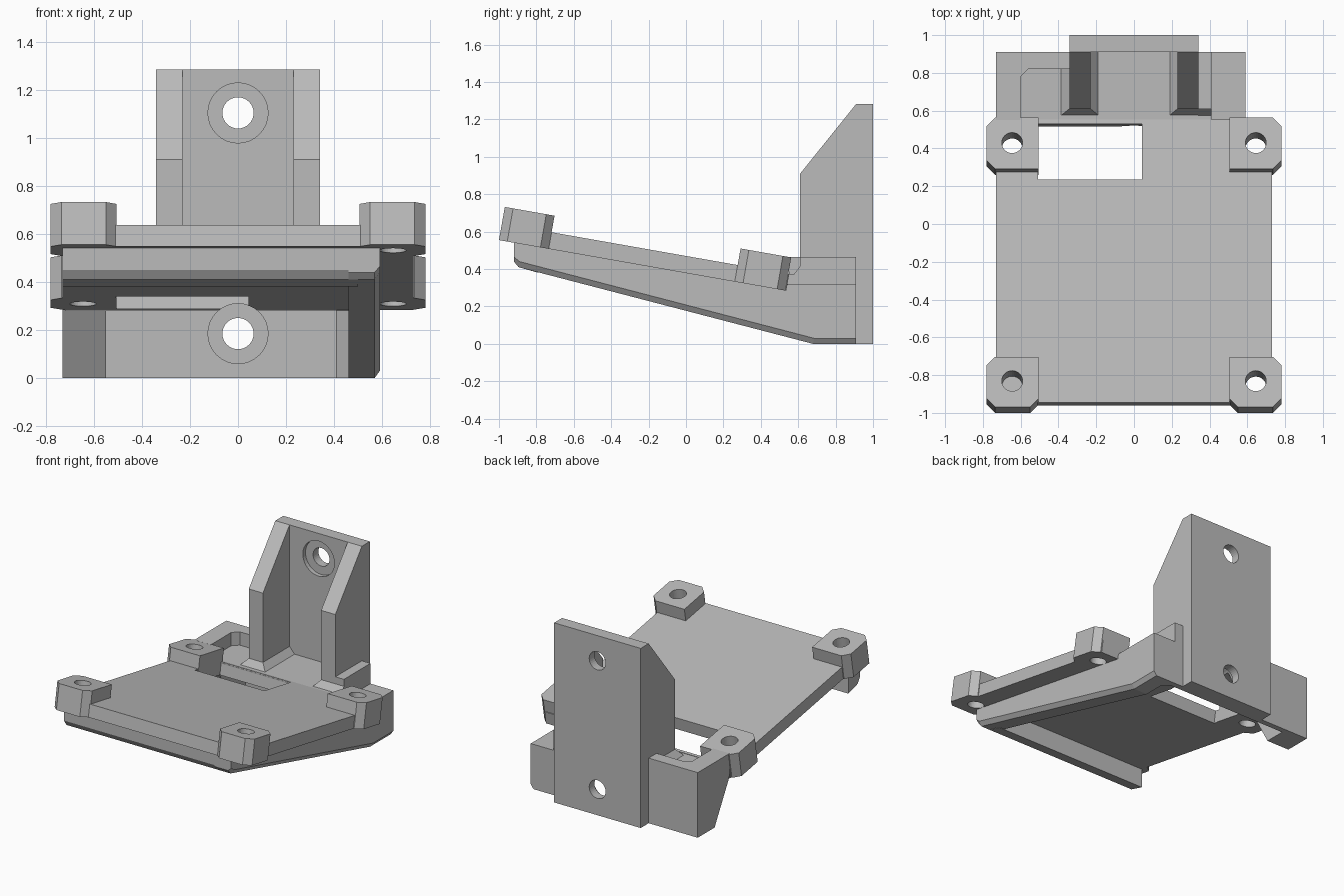
import bpy, bmesh, math
from mathutils import Vector, Matrix

if "Cube" in bpy.data.objects:
    bpy.data.objects.remove(bpy.data.objects["Cube"])

grey = bpy.data.materials.new("plain_grey")
grey.diffuse_color = (0.5, 0.5, 0.5, 1)
grey.use_nodes = True
grey.node_tree.nodes["Principled BSDF"].inputs["Base Color"].default_value = grey.diffuse_color

# Frame of the tilted tray: local y runs down the slope, local z is its normal
TILT = Matrix.Translation((0, -1.0, 0.555)) @ Matrix.Rotation(math.radians(-10), 4, 'X')


def loft(name, a, b, matrix=None):
    """Solid between two matching loops of 3D points."""
    bm = bmesh.new()
    va = [bm.verts.new(p) for p in a]
    vb = [bm.verts.new(p) for p in b]
    n = len(va)
    bm.faces.new(va)
    bm.faces.new(vb[::-1])
    for i in range(n):
        j = (i + 1) % n
        bm.faces.new((va[i], vb[i], vb[j], va[j]))
    bmesh.ops.recalc_face_normals(bm, faces=bm.faces)
    if matrix:
        bm.transform(matrix)
    mesh = bpy.data.meshes.new(name)
    bm.to_mesh(mesh)
    bm.free()
    mesh.materials.append(grey)
    ob = bpy.data.objects.new(name, mesh)
    bpy.context.collection.objects.link(ob)
    return ob


def side_prism(name, x0, x1, yz):
    return loft(name, [(x0, y, z) for y, z in yz], [(x1, y, z) for y, z in yz])


def flat_prism(name, z0, z1, xy, matrix=None):
    return loft(name, [(x, y, z0) for x, y in xy], [(x, y, z1) for x, y in xy], matrix)


def box(name, x0, x1, y0, y1, z0, z1, matrix=None):
    return flat_prism(name, z0, z1, [(x0, y0), (x1, y0), (x1, y1), (x0, y1)], matrix)


def cylinder(x, z, r, y0, y1):
    """Round cutter along y."""
    c = [(x + r * math.cos(t * math.tau / 32), z + r * math.sin(t * math.tau / 32)) for t in range(32)]
    return loft("cutter", [(u, y0, v) for u, v in c], [(u, y1, v) for u, v in c])


def cut(ob, cutters):
    """Subtract the cutters, then remove them."""
    for c in cutters:
        m = ob.modifiers.new("cut", 'BOOLEAN')
        m.operation, m.solver, m.object = 'DIFFERENCE', 'EXACT', c
        bpy.context.view_layer.update()
        done = bpy.data.meshes.new_from_object(ob.evaluated_get(bpy.context.evaluated_depsgraph_get()))
        ob.modifiers.clear()
        ob.data = done
        bpy.data.objects.remove(c)


def pad_hole(x, v):
    c = [(x + 0.055 * math.cos(t * math.tau / 32), v + 0.055 * math.sin(t * math.tau / 32)) for t in range(32)]
    return flat_prism("cutter", -0.05, 0.25, c, TILT)


def lower_bore():
    return cylinder(0, 0.185, 0.125, 0.45, 0.94)


# Tilted tray plate with the window and pad holes
HOLES = [(s * 0.645, v) for s in (-1, 1) for v in (0.14, 1.42)]
tray = box("tray_plate", -0.73, 0.73, 0.04, 1.56, 0, 0.09, TILT)
cut(tray, [box("cutter", -0.507, 0.043, 1.24, 1.54, -0.1, 0.2, TILT), lower_bore()]
    + [pad_hole(x, v) for x, v in HOLES])

# Four corner pads with clipped corners
C = 0.045
for s, side in ((-1, "left"), (1, "right")):
    for v0, v1, end, clip in ((0, 0.27, "front", C), (1.28, 1.555, "rear", 0)):
        pts = [(0.78, v0 + C), (0.78 - C, v0), (0.505 + clip, v0)]
        if clip:
            pts.append((0.505, v0 + C))
        pts += [(0.505, v1), (0.78 - C, v1), (0.78, v1 - C)]
        pad = flat_prism(f"{end}_{side}_pad", 0, 0.18, [(s * x, y) for x, y in pts], TILT)
        cut(pad, [pad_hole(s * 0.645, 0.14 if end == "front" else 1.42)])

# Stiffening lip under the front edge
side_prism("front_lip", -0.73, 0.5,
           [(-0.92, 0.545), (-0.92, 0.45), (-0.895, 0.41), (-0.79, 0.38), (-0.79, 0.53)])

# Long rib under the right side, with a bevelled lower outer edge
rib = [(-0.92, 0.545), (-0.92, 0.44), (-0.895, 0.41), (0.68, 0), (0.91, 0), (0.91, 0.32), (0.545, 0.32), (0.53, 0.29)]
rib_out = [(-0.92, 0.545), (-0.92, 0.465), (-0.89, 0.44), (0.685, 0.03), (0.91, 0.03), (0.91, 0.32), (0.545, 0.32), (0.53, 0.29)]
side_prism("right_rib", 0.46, 0.568, rib)
loft("right_rib_bevel", [(0.568, y, z) for y, z in rib], [(0.59, y, z) for y, z in rib_out])

# Horizontal floor joining the tray to the back plate
floor = box("rear_floor", -0.72, 0.41, 0.53, 0.91, 0.28, 0.37)
cut(floor, [lower_bore()])
box("right_floor", 0.41, 0.5, 0.54, 0.91, 0.28, 0.32)

# Wall under the floor and its corner fillet beside the rib
wall = box("rear_wall", -0.56, 0.47, 0.87, 0.91, 0, 0.3)
cut(wall, [lower_bore()])
flat_prism("corner_fillet", 0, 0.29, [(0.41, 0.87), (0.46, 0.82), (0.46, 0.87)])

# Left gusset, and the raised rim around the clipped pocket
side_prism("left_gusset", -0.73, -0.55, [(0.91, 0), (0.72, 0), (0.56, 0.285), (0.56, 0.37), (0.91, 0.37)])
flat_prism("left_rim", 0.3, 0.465,
           [(-0.73, 0.55), (-0.6, 0.55), (-0.6, 0.78), (-0.56, 0.82), (-0.34, 0.82), (-0.34, 0.91), (-0.73, 0.91)])

# Raised step beside the right upright rib
side_prism("right_step", 0.34, 0.41,
           [(0.575, 0.29), (0.575, 0.37), (0.61, 0.415), (0.61, 0.465), (0.91, 0.465), (0.91, 0.29)])

# Back plate with two counterbored screw holes
plate = box("back_plate", -0.342, 0.342, 0.91, 1.0, 0, 1.283)
cut(plate, [lower_bore(), cylinder(0, 1.103, 0.125, 0.8, 0.94)]
    + [cylinder(0, z, 0.065, 0.8, 1.1) for z in (0.185, 1.103)])

# Upright side ribs with flared feet
for s, side in ((-1, "left"), (1, "right")):
    side_prism(f"{side}_upright_rib", s * 0.23, s * 0.342,
               [(0.61, 0.35), (0.61, 0.91), (0.91, 1.283), (0.91, 0.35)])
    loft(f"{side}_rib_foot",
         [(s * x, y, 0.365) for x, y in ((0.185, 0.572), (0.39, 0.572), (0.39, 0.91), (0.185, 0.91))],
         [(s * x, y, 0.415) for x, y in ((0.23, 0.61), (0.342, 0.61), (0.342, 0.91), (0.23, 0.91))])
